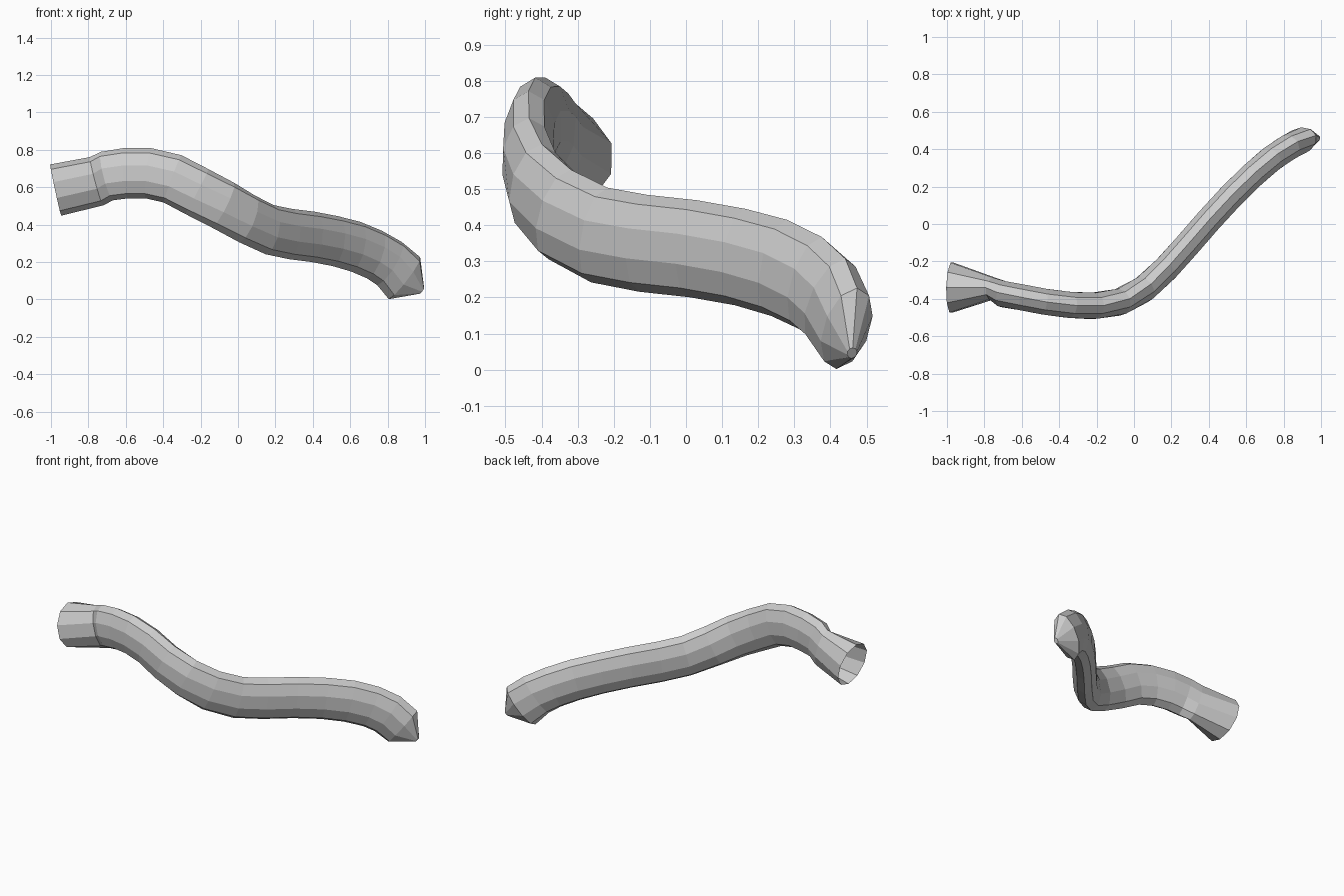
import bpy, bmesh, math
from mathutils import Vector

if "Cube" in bpy.data.objects:
    bpy.data.objects.remove(bpy.data.objects["Cube"])

SIDES = 10
# Rings along the pipe: centre x, y, z, half width, half height
RINGS = [
    (-.975, -.34, .585, .140, .140),   # flared open mouth
    (-.757, -.345, .632, .062, .134),  # neck
    (-.70, -.375, .660, .073, .134),   # start of the flattened pipe
    (-.60, -.392, .675, .073, .135),
    (-.48, -.415, .675, .073, .135),
    (-.35, -.432, .645, .073, .135),
    (-.22, -.438, .577, .073, .135),
    (-.08, -.418, .504, .073, .135),
    (.05, -.350, .430, .073, .135),
    (.17, -.240, .373, .073, .135),
    (.28, -.118, .350, .073, .135),
    (.40, .020, .335, .073, .135),
    (.52, .150, .312, .073, .135),
    (.63, .258, .282, .073, .137),
    (.73, .345, .240, .073, .137),
    (.81, .400, .192, .073, .139),
    (.89, .445, .114, .070, .143),     # last full ring
    (.985, .460, .046, .014, .018),    # pointed tip
]


def ring(bm, i):
    """Elliptical ring across the path, kept upright."""
    x, y, z, w, h = RINGS[i]
    a = Vector(RINGS[max(i - 1, 0)][:3])
    b = Vector(RINGS[min(i + 1, len(RINGS) - 1)][:3])
    t = (b - a).normalized()
    side = t.cross(Vector((0, 0, 1))).normalized()
    up = side.cross(t)
    angles = [2 * math.pi * k / SIDES for k in range(SIDES)]
    return [bm.verts.new(Vector((x, y, z)) + side * w * math.sin(q) + up * h * math.cos(q))
            for q in angles]


# Bent pipe: loft through the rings, mouth open, tip closed
bm = bmesh.new()
loops = [ring(bm, i) for i in range(len(RINGS))]
for p, q in zip(loops, loops[1:]):
    for k in range(SIDES):
        n = (k + 1) % SIDES
        bm.faces.new((p[k], p[n], q[n], q[k]))
bm.faces.new(loops[-1])
bmesh.ops.recalc_face_normals(bm, faces=bm.faces)
mesh = bpy.data.meshes.new("bent_pipe")
bm.to_mesh(mesh)
bm.free()
pipe = bpy.data.objects.new("bent_pipe", mesh)
bpy.context.collection.objects.link(pipe)
